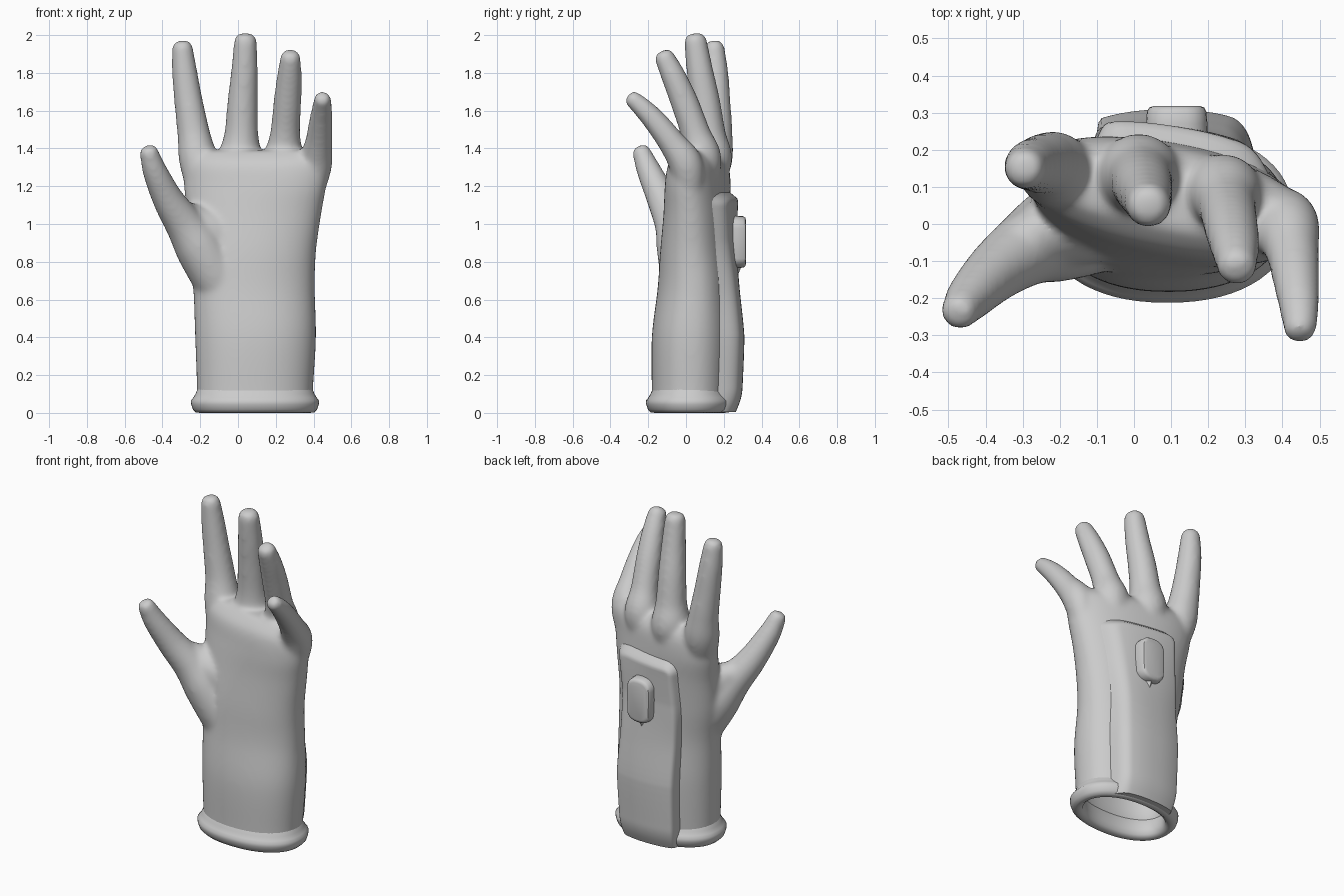
import bpy, bmesh, math
from mathutils import Vector

if "Cube" in bpy.data.objects:
    bpy.data.objects.remove(bpy.data.objects["Cube"])


def spline(pts, n):
    """Catmull-Rom resampling of equal-length tuples."""
    out = []
    for i in range(len(pts) - 1):
        a, b = pts[max(i - 1, 0)], pts[i]
        c, d = pts[i + 1], pts[min(i + 2, len(pts) - 1)]
        for k in range(n):
            t = k / n
            out.append(tuple(0.5 * (2 * q + (r - p) * t + (2 * p - 5 * q + 4 * r - s) * t * t
                                    + (3 * q - p - 3 * r + s) * t ** 3)
                             for p, q, r, s in zip(a, b, c, d)))
    return out + [tuple(pts[-1])]


# wrist and palm cross-sections: z, centre x, centre y, half width, half depth, tilt
SECTIONS = spline([
    (0.02, .09, .02, .307, .20, 0), (0.12, .09, .022, .307, .203, 0),
    (0.40, .093, .027, .320, .208, 0), (0.65, .085, .037, .322, .188, 0),
    (0.85, .075, .043, .338, .178, -.07), (1.05, .085, .055, .358, .166, -.14),
    (1.20, .09, .062, .382, .155, -.2), (1.32, .095, .065, .388, .135, -.2),
    (1.39, .09, .068, .36, .075, -.2)], 6)


def section(z):
    if z <= SECTIONS[0][0]:
        return SECTIONS[0]
    for a, b in zip(SECTIONS, SECTIONS[1:]):
        if z <= b[0]:
            t = (z - a[0]) / (b[0] - a[0])
            return tuple(p + (q - p) * t for p, q in zip(a, b))
    return SECTIONS[-1]


def skin(z, ang, off=0.0):
    """Point on the wrist/palm surface, pushed out by off."""
    _, cx, cy, rx, ry, tilt = section(z)
    c, s = math.cos(ang), math.sin(ang)
    x = (rx + off) * math.copysign(abs(c) ** .9, c)
    y = (ry + off) * math.copysign(abs(s) ** .9, s)
    ct, st = math.cos(tilt), math.sin(tilt)
    return Vector((cx + x * ct - y * st, cy + x * st + y * ct, z))


def loft(bm, rings, cap=True, loop=False):
    vs = [[bm.verts.new(p) for p in r] for r in rings]
    n = len(vs[0])
    pairs = list(zip(vs, vs[1:])) + ([(vs[-1], vs[0])] if loop else [])
    for a, b in pairs:
        for i in range(n):
            bm.faces.new((a[i], a[(i + 1) % n], b[(i + 1) % n], b[i]))
    if cap:
        bm.faces.new(vs[0])
        bm.faces.new(vs[-1])


def skin_ring(z, off=0.0, n=64):
    return [skin(z, 2 * math.pi * i / n, off) for i in range(n)]


def finger(bm, pts, n=24):
    path = spline(pts, 5)
    ps = [Vector(p[:3]) for p in path]
    rs = [p[3] + .003 for p in path]
    end = (ps[-1] - ps[-2]).normalized()
    tip, r = ps[-1], rs[-1]
    for k in range(1, 6):                      # blunt rounded tip
        a = k * math.pi / 11
        ps.append(tip + end * r * .9 * math.sin(a))
        rs.append(r * math.cos(a) ** .5)
    rings = []
    for i, p in enumerate(ps):
        t = (ps[min(i + 1, len(ps) - 1)] - ps[max(i - 1, 0)]).normalized()
        u = t.cross(Vector((0, 1, 0))).normalized()
        v = t.cross(u)
        rings.append([p + rs[i] * (u * math.cos(2 * math.pi * k / n) + v * math.sin(2 * math.pi * k / n))
                      for k in range(n)])
    loft(bm, rings)


def make(name, bm, angle=40):
    bmesh.ops.recalc_face_normals(bm, faces=bm.faces)
    me = bpy.data.meshes.new(name)
    bm.to_mesh(me)
    bm.free()
    ob = bpy.data.objects.new(name, me)
    bpy.context.collection.objects.link(ob)
    bpy.ops.object.select_all(action='DESELECT')
    ob.select_set(True)
    bpy.context.view_layer.objects.active = ob
    bpy.ops.object.shade_smooth_by_angle(angle=math.radians(angle))
    return ob


# hollow interior cutter
bm = bmesh.new()
loft(bm, [skin_ring(z, -.035) for z in (-.1, .02, .2, .4, .6, .75, .9)])
cavity = make("cavity_cutter", bm)
cavity.hide_render = True

# glove: palm, four fingers, thumb and thumb web fused together
bm = bmesh.new()
loft(bm, [skin_ring(s[0]) for s in SECTIONS])
for pts in (
    [(-.18, .09, 1.12, .07), (-.21, .143, 1.33, .098), (-.235, .16, 1.48, .084),
     (-.262, .16, 1.65, .073), (-.282, .157, 1.8, .065), (-.293, .15, 1.92, .054)],
    [(.03, .08, 1.12, .07), (.013, .128, 1.33, .112), (.018, .12, 1.48, .087),
     (.025, .10, 1.65, .078), (.034, .075, 1.8, .069), (.039, .052, 1.955, .059)],
    [(.22, .05, 1.12, .07), (.24, .085, 1.33, .102), (.25, .05, 1.48, .077),
     (.262, -.01, 1.65, .071), (.272, -.065, 1.78, .063), (.277, -.108, 1.87, .053)],
    [(.36, .02, 1.08, .06), (.405, .005, 1.30, .088), (.427, -.075, 1.43, .070),
     (.438, -.16, 1.54, .060), (.445, -.225, 1.61, .052), (.447, -.275, 1.655, .044)],
    [(-.02, .04, .48, .09), (-.09, .01, .68, .13), (-.20, -.025, .87, .128), (-.285, -.065, 1.0, .10),
     (-.37, -.125, 1.13, .080), (-.44, -.195, 1.28, .063), (-.468, -.232, 1.37, .049)],
    [(-.05, .02, .92, .11), (-.18, .0, .98, .11), (-.27, -.035, 1.04, .075)],
):
    finger(bm, pts)
glove = make("glove", bm)
m = glove.modifiers.new("fuse", 'REMESH')
m.mode, m.voxel_size, m.use_smooth_shade = 'VOXEL', .012, True
m = glove.modifiers.new("soften", 'SMOOTH')
m.factor, m.iterations = .5, 20
m = glove.modifiers.new("hollow", 'BOOLEAN')
m.operation, m.solver, m.object = 'DIFFERENCE', 'EXACT', cavity
bpy.ops.object.convert(target='MESH')
bpy.data.objects.remove(cavity)

# rolled cuff rim
bm = bmesh.new()
rim = [(-.02, .15), (-.002, .125), (.008, .10), (.02, .08), (.032, .065), (.031, .045), (.022, .018),
       (.006, .002), (-.02, 0), (-.04, .015), (-.046, .05), (-.042, .09), (-.03, .13)]
loft(bm, [[Vector((p.x, p.y, z)) for p in skin_ring(0, off)] for off, z in rim], cap=False, loop=True)
make("cuff_rim", bm, 70)

# raised plate on the back: crisp on the thumb side, blending out on the other
bm = bmesh.new()
NU, NZ, WIDTH, TOP, RAD = 44, 90, .46, 1.18, .09
A0, A1 = math.radians(38), math.radians(127)


def plate_offset(u, z):
    dx = min((1 - u) * WIDTH, u * WIDTH * .42)
    dz = TOP - z
    if dx < RAD and dz < RAD:
        d = RAD - math.hypot(RAD - dx, RAD - dz)
    else:
        d = min(dx, dz)
    t = max(0, min(d / .065, 1))
    height = .086 - .03 * min(max((z - .4) / .5, 0), 1) - .03 * max(0, 1 - z / .13) ** 2
    return -.012 + height * t * t * (3 - 2 * t)


grid = []
for j in range(-1, NZ + 1):
    z = TOP * max(j, 0) / NZ
    grid.append([bm.verts.new(skin(z, A0 + (A1 - A0) * i / NU,
                                   -.012 if j < 0 else plate_offset(i / NU, z))
                              + Vector((0, 0, .006)))
                 for i in range(NU + 1)])
for a, b in zip(grid, grid[1:]):
    for i in range(NU):
        bm.faces.new((a[i], b[i], b[i + 1], a[i + 1]))
make("back_plate", bm, 60)


# long rounded button with a pointed ridge beneath it
def outline(hw, hz, y, n=24):
    pts = []
    for k in range(n):
        a = 2 * math.pi * k / n
        c, s = math.cos(a), math.sin(a)
        pts.append(Vector((.115 + hw * math.copysign(abs(c) ** .75, c), y,
                           .905 + math.copysign(hz - hw * .8, s) + hw * .8 * s)))
    return pts


bm = bmesh.new()
loft(bm, [outline(.085, .138, .20), outline(.083, .138, .27), outline(.08, .136, .303),
          outline(.074, .128, .314), outline(.062, .114, .318)])
make("button", bm, 40)

bm = bmesh.new()
base = [bm.verts.new(p) for p in ((.05, .245, .80), (.115, .262, .70), (.18, .245, .80), (.115, .30, .79))]
for f in ((0, 1, 3), (1, 2, 3), (0, 3, 2), (0, 2, 1)):
    bm.faces.new([base[i] for i in f])
make("button_ridge", bm, 30)
